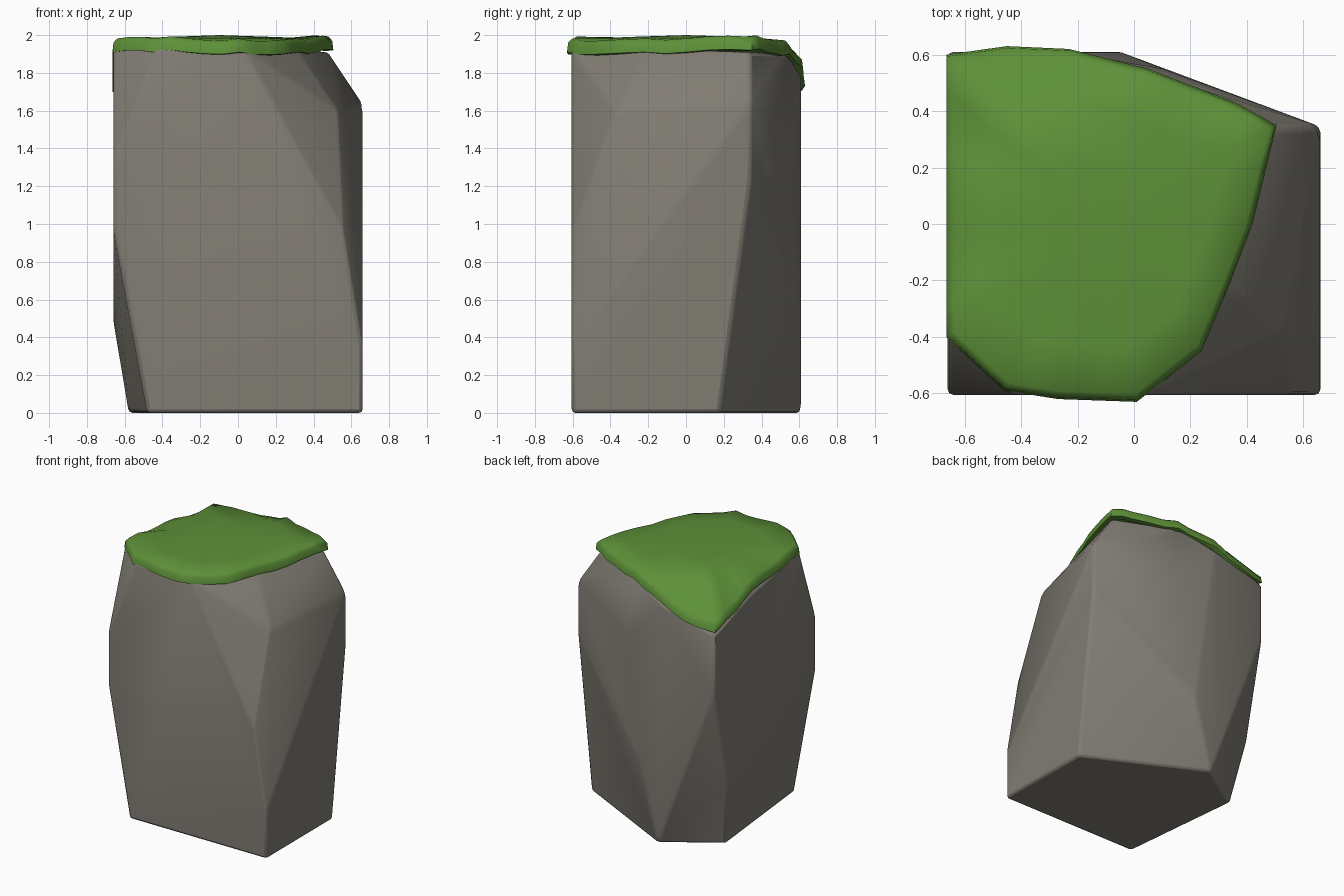
import bpy, bmesh, math, random
from mathutils import Vector

random.seed(4)
cube = bpy.data.objects.get("Cube")
if cube:
    bpy.data.objects.remove(cube, do_unlink=True)


def material(name, rgb):
    mat = bpy.data.materials.new(name)
    mat.use_nodes = True
    mat.diffuse_color = (*rgb, 1)
    mat.node_tree.nodes["Principled BSDF"].inputs["Base Color"].default_value = (*rgb, 1)
    return mat


def make_object(name, bm, mat):
    bmesh.ops.recalc_face_normals(bm, faces=bm.faces[:])
    mesh = bpy.data.meshes.new(name)
    bm.to_mesh(mesh)
    bm.free()
    mesh.materials.append(mat)
    obj = bpy.data.objects.new(name, mesh)
    bpy.context.collection.objects.link(obj)
    return obj


def smooth(obj, degrees):
    bpy.ops.object.select_all(action='DESELECT')
    obj.select_set(True)
    bpy.context.view_layer.objects.active = obj
    bpy.ops.object.shade_smooth_by_angle(angle=math.radians(degrees))


# Rock: a chiselled block, wrapped around its corner points
corners = [
    # foot
    (.66, -.605, 0), (.66, .18, 0), (-.19, .61, 0), (-.58, .355, 0), (-.48, -.605, 0),
    # walls
    (.66, -.605, .35), (.56, -.605, .95), (.53, -.37, 1.6),
    (.66, .345, 1.25), (.66, .345, 1.64), (-.05, .61, .55), (.1, .55, 1.45),
    (-.66, .61, 1.24), (-.66, .44, .48), (-.66, -.605, .97), (-.66, -.605, 1.34),
    # brow under the moss
    (-.42, -.605, 1.93), (.03, -.605, 1.93), (.31, -.22, 1.93), (.48, .34, 1.91),
    (.03, .54, 1.9), (-.23, .61, 1.79), (-.66, .61, 1.68), (-.66, .17, 1.83),
    (-.66, -.4, 1.93)]
bm = bmesh.new()
for c in corners:
    bm.verts.new(c)
hull = bmesh.ops.convex_hull(bm, input=bm.verts[:])
loose = [v for v in bm.verts if not v.link_faces]
bmesh.ops.delete(bm, geom=loose, context='VERTS')
bmesh.ops.dissolve_limit(bm, angle_limit=math.radians(4), verts=bm.verts[:], edges=bm.edges[:])
rock = make_object("rock", bm, material("grey stone", (.22, .205, .175)))
bevel = rock.modifiers.new("worn edges", 'BEVEL')
bevel.width = .02
bevel.segments = 2
bevel.limit_method = 'ANGLE'
bevel.angle_limit = math.radians(8)
smooth(rock, 60)

# Moss cap: uneven rim draped over the top and down the back corner
rim = [(-.665, .6, 1.7), (-.45, .63, 1.73), (-.23, .62, 1.82), (.05, .55, 1.9),
       (.36, .43, 1.91), (.505, .35, 1.92), (.42, 0, 1.91), (.335, -.22, 1.91),
       (.24, -.45, 1.9), (.01, -.63, 1.91), (-.27, -.62, 1.91), (-.46, -.59, 1.91),
       (-.665, -.4, 1.91), (-.665, .17, 1.85), (-.665, .34, 1.77)]
edge = []
for i, p in enumerate(rim):
    a, b = Vector(p), Vector(rim[(i + 1) % len(rim)])
    edge.append(a)
    steps = max(1, round((b - a).length / .11))
    for k in range(1, steps):
        q = a.lerp(b, k / steps)
        q.z += random.uniform(-.014, .014)
        edge.append(q)

centre = Vector((-.1, 0, 0))


def ring(scale, height):
    verts = []
    for p in edge:
        q = centre + (p - centre) * scale
        q.z = height(p.z)
        verts.append(bm.verts.new(q))
    return verts


bm = bmesh.new()
loops = [ring(.94, lambda z: z - .005), ring(1, lambda z: z), ring(.99, lambda z: z + .05),
         ring(.955, lambda z: z + .072), ring(.7, lambda z: 1.985 + (z - 1.91) * .06),
         ring(.35, lambda z: 1.993)]
n = len(edge)
for low, high in zip(loops, loops[1:]):
    for i in range(n):
        j = (i + 1) % n
        bm.faces.new((low[i], low[j], high[j], high[i]))
tip = bm.verts.new((-.1, 0, 2))
for i in range(n):
    bm.faces.new((loops[-1][i], loops[-1][(i + 1) % n], tip))
moss = make_object("moss_cap", bm, material("moss green", (.11, .28, .04)))
smooth(moss, 70)
